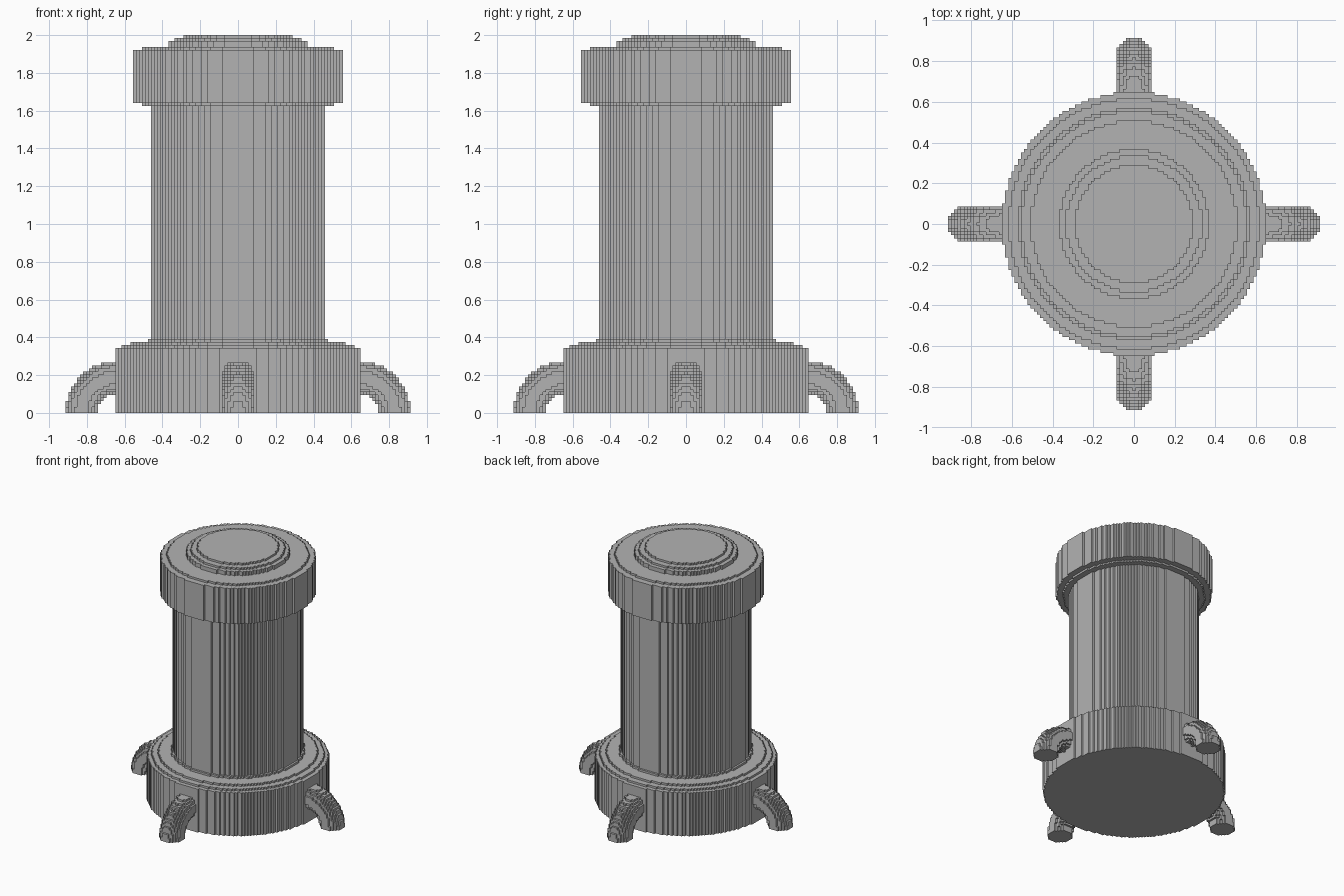
import bpy, bmesh, math
from mathutils import Matrix

CELL = 2 / 128  # edge of one building cube

cube = bpy.data.objects.get("Cube")
if cube:
    bpy.data.objects.remove(cube)

grey = bpy.data.materials.new("plain_grey")
grey.use_nodes = True
GREY = (0.45, 0.45, 0.45, 1)
grey.diffuse_color = GREY
grey.node_tree.nodes["Principled BSDF"].inputs["Base Color"].default_value = GREY


def finish(name, bm):
    """Scale cell units to model units and link the part."""
    bmesh.ops.remove_doubles(bm, verts=bm.verts, dist=0.01)
    bmesh.ops.recalc_face_normals(bm, faces=bm.faces)
    bm.transform(Matrix.Scale(CELL, 4))
    mesh = bpy.data.meshes.new(name)
    bm.to_mesh(mesh)
    bm.free()
    mesh.materials.append(grey)
    obj = bpy.data.objects.new(name, mesh)
    bpy.context.collection.objects.link(obj)
    return obj


def stepped_outline(n):
    """Staircase outline of a circle reaching n cells from its centre cell."""
    right = []
    for j in range(-n, n + 1):
        w = math.floor(math.sqrt((n + 0.45) ** 2 - j * j)) + 0.5
        if right and right[-1][0] == w:
            right[-1] = (w, j + 0.5)
        else:
            right += [(w, j - 0.5), (w, j + 0.5)]
    return right + [(-x, y) for x, y in reversed(right)]


def stepped_stack(name, z, layers):
    """Stack of stepped discs given as (radius, top) in cells."""
    bm = bmesh.new()
    for n, top in layers:
        face = bm.faces.new([bm.verts.new((x, y, z)) for x, y in stepped_outline(n)])
        ring = bmesh.ops.extrude_face_region(bm, geom=[face], use_keep_orig=True)
        new = [v for v in ring["geom"] if isinstance(v, bmesh.types.BMVert)]
        bmesh.ops.translate(bm, verts=new, vec=(0, 0, top - z))
        z = top
    return finish(name, bm)


def leg(name, turn):
    """Quarter ring of cubes, curving from the base down to the floor."""
    start, bend, tube = 41, 12, 5.45
    cells = set()
    for x in range(start, 60):
        for y in range(-5, 6):
            for z in range(19):
                r = math.hypot(x - start, z + 0.5) - bend
                if math.hypot(r, y) <= tube:
                    cells.add((x, y, z))
    bm = bmesh.new()
    for c in cells:
        for axis in range(3):
            for side in (-1, 1):
                near = list(c)
                near[axis] += side
                if tuple(near) in cells:
                    continue
                corners = []
                for a, b in ((-1, -1), (1, -1), (1, 1), (-1, 1)):
                    p = [c[0], c[1], c[2] + 0.5]
                    p[axis] += side / 2
                    p[(axis + 1) % 3] += a / 2
                    p[(axis + 2) % 3] += b / 2
                    corners.append(bm.verts.new(p))
                bm.faces.new(corners)
    bm.transform(Matrix.Rotation(math.radians(turn), 4, "Z"))
    return finish(name, bm)


# Round body, from the floor up
stepped_stack("base", 0, [(41, 22), (39, 23), (36, 24), (30, 25)])
stepped_stack("column", 25, [(29, 104)])
stepped_stack("collar", 104, [(32, 105), (35, 123), (32, 124)])
stepped_stack("lid", 124, [(23, 126), (21, 127), (18, 128)])

# Four curved legs
for i, side in enumerate(("left", "back", "right", "front")):
    leg(side + "_leg", 90 * i)
